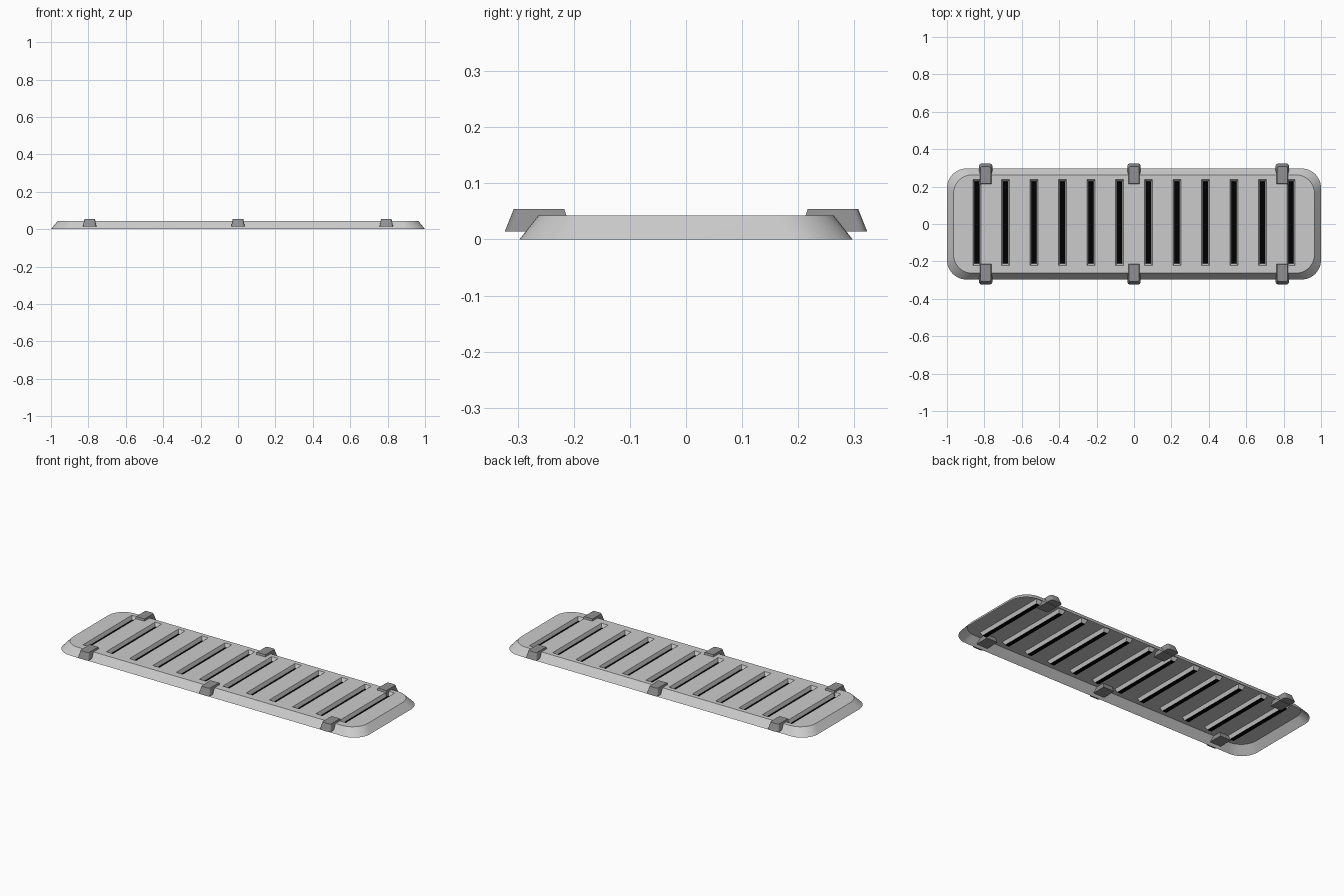
import bpy, bmesh, math

if "Cube" in bpy.data.objects:
    bpy.data.objects.remove(bpy.data.objects["Cube"])

def material(name, v):
    m = bpy.data.materials.new(name)
    m.diffuse_color = (v, v, v, 1)
    m.use_nodes = True
    m.node_tree.nodes["Principled BSDF"].inputs["Base Color"].default_value = m.diffuse_color
    return m

clip_mat = material("dark_grey", 0.28)
slat_mat = material("black", 0.0)

def walls(bm, rings):
    # Side faces through rings of equal point count; returns the vertex loops
    loops = [[bm.verts.new(p) for p in r] for r in rings]
    n = len(loops[0])
    for a, b in zip(loops, loops[1:]):
        for i in range(n):
            j = (i + 1) % n
            bm.faces.new((a[i], a[j], b[j], b[i]))
    return loops

def loop_edges(bm, loop):
    return [bm.edges.get((loop[i - 1], loop[i])) for i in range(len(loop))]

def finish(bm, name, mat=None, smooth=False):
    me = bpy.data.meshes.new(name)
    bm.to_mesh(me)
    bm.free()
    ob = bpy.data.objects.new(name, me)
    bpy.context.collection.objects.link(ob)
    if mat:
        me.materials.append(mat)
    if smooth:
        bpy.ops.object.select_all(action="DESELECT")
        bpy.context.view_layer.objects.active = ob
        ob.select_set(True)
        bpy.ops.object.shade_smooth_by_angle(angle=math.radians(32))
    return ob

def rounded_rect(hx, hy, r, z, seg=10):
    pts = []
    for k, (sx, sy) in enumerate(((1, 1), (-1, 1), (-1, -1), (1, -1))):
        for i in range(seg + 1):
            a = math.pi / 2 * (k + i / seg)
            pts.append((sx * (hx - r) + r * math.cos(a),
                        sy * (hy - r) + r * math.sin(a), z))
    return pts

def rect(cx, cy, hx, hy, z):
    return [(cx - hx, cy - hy, z), (cx + hx, cy - hy, z),
            (cx + hx, cy + hy, z), (cx - hx, cy + hy, z)]

# Plate: a thin shell, open underneath, with sloped rim and hanging slot trays
TOP, FLOOR, SLOT_Y = 0.043, 0.022, 0.008
bm, slats = bmesh.new(), bmesh.new()
rim = walls(bm, [rounded_rect(1.0, 0.297, 0.105, 0), rounded_rect(0.965, 0.263, 0.1, TOP)])
border = loop_edges(bm, rim[1])
for i in range(12):
    x = -0.84 + i * 1.68 / 11
    tray = walls(bm, [rect(x, SLOT_Y, 0.0135, 0.218, FLOOR),
                      rect(x, SLOT_Y, 0.0215, 0.229, TOP)])
    border += loop_edges(bm, tray[1])
    slats.faces.new([slats.verts.new(p) for p in rect(x, SLOT_Y, 0.0135, 0.218, FLOOR)])
bmesh.ops.triangle_fill(bm, use_beauty=True, use_dissolve=False, edges=border, normal=(0, 0, 1))
bmesh.ops.recalc_face_normals(bm, faces=bm.faces[:])
bm.normal_update()
if sum(f.normal.z * f.calc_area() for f in bm.faces) < 0:
    bmesh.ops.reverse_faces(bm, faces=bm.faces[:])
finish(bm, "vent_plate", smooth=True)
finish(slats, "slot_floors", slat_mat)

# Edge clips: tapered blocks gripping the rim, rounded outer corners
def clip_ring(x, s, hw, y0, y1, r, z, seg=4):
    pts = [(x - hw, s * y0, z), (x + hw, s * y0, z)]
    for k in (0, 1):
        cx = x + (hw - r) * (1 - 2 * k)
        for i in range(seg + 1):
            a = math.pi / 2 * (k + i / seg)
            pts.append((cx + r * math.cos(a), s * (y1 - r + r * math.sin(a)), z))
    return pts

for side, s in (("back", 1), ("front", -1)):
    for pos, x in (("left", -0.793), ("middle", 0), ("right", 0.793)):
        bm = bmesh.new()
        base, top = walls(bm, [clip_ring(x, s, 0.036, 0.203, 0.323, 0.014, 0.014),
                               clip_ring(x, s, 0.028, 0.217, 0.307, 0.011, 0.054)])
        bm.faces.new(base)
        bm.faces.new(top)
        bmesh.ops.recalc_face_normals(bm, faces=bm.faces[:])
        finish(bm, f"clip_{side}_{pos}", clip_mat, smooth=True)
